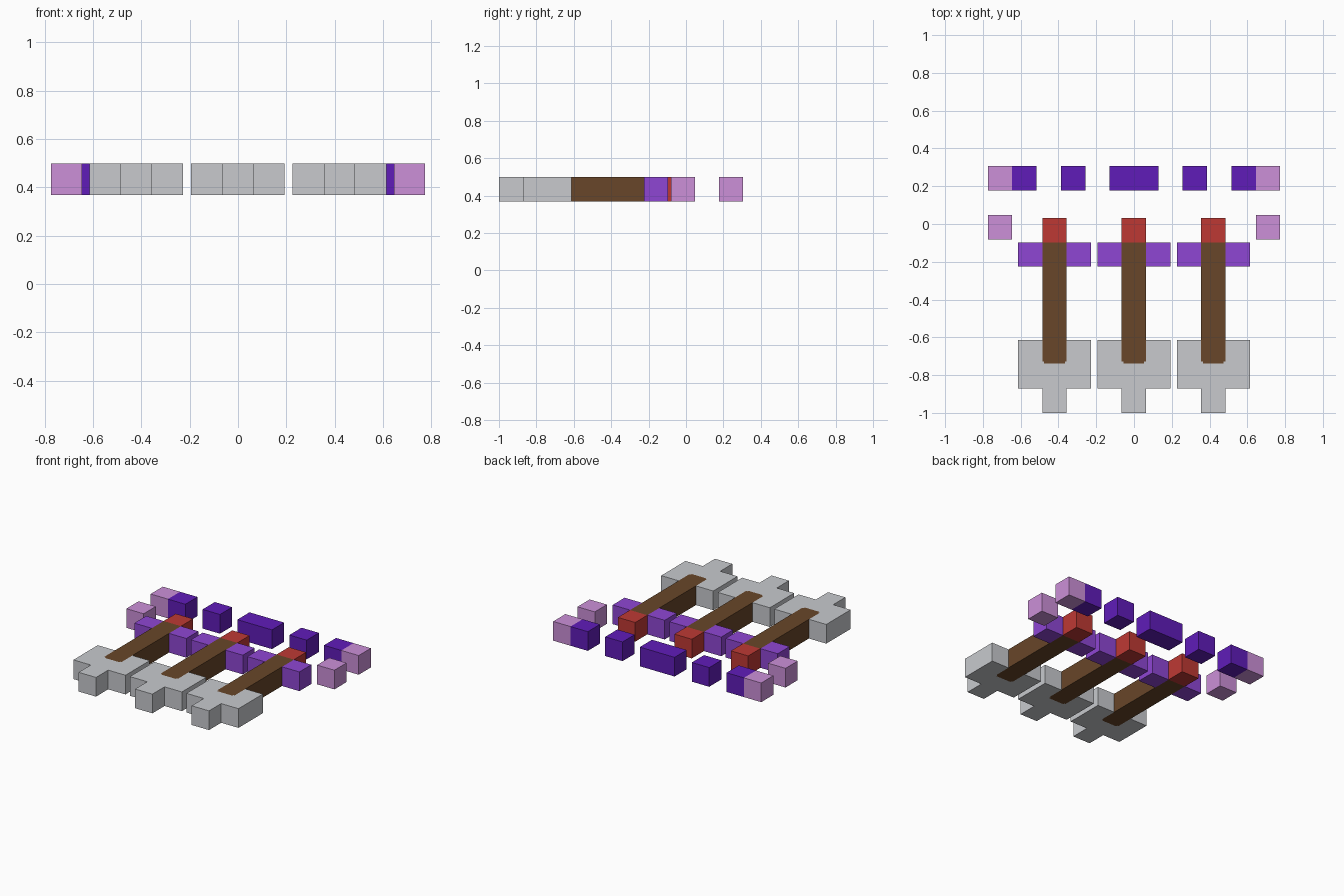
import bpy, bmesh

if "Cube" in bpy.data.objects:
    bpy.data.objects.remove(bpy.data.objects["Cube"])

U = 0.129            # block size
Z0, Z1 = 0.369, 0.498  # every part is one block tall


def material(name, rgb):
    m = bpy.data.materials.new(name)
    lin = [((c / 255 + 0.055) / 1.055) ** 2.4 for c in rgb]
    m.diffuse_color = (*lin, 1)
    m.use_nodes = True
    m.node_tree.nodes["Principled BSDF"].inputs["Base Color"].default_value = m.diffuse_color
    return m


GREY = material("stone_grey", (200, 202, 206))
BROWN = material("wood_brown", (104, 70, 41))
RED = material("red", (190, 57, 52))
VIOLET = material("violet", (143, 70, 212))
DARK = material("dark_purple", (96, 28, 185))
PINK = material("pink", (204, 144, 216))


def prism(name, outline, mat):
    """Extrude a counter-clockwise outline from Z0 to Z1."""
    bm = bmesh.new()
    face = bm.faces.new([bm.verts.new((x, y, Z0)) for x, y in outline])
    ext = bmesh.ops.extrude_face_region(bm, geom=[face], use_keep_orig=True)
    for v in ext["geom"]:
        if isinstance(v, bmesh.types.BMVert):
            v.co.z = Z1
    bmesh.ops.recalc_face_normals(bm, faces=bm.faces)
    me = bpy.data.meshes.new(name)
    bm.to_mesh(me)
    bm.free()
    me.materials.append(mat)
    ob = bpy.data.objects.new(name, me)
    bpy.context.collection.objects.link(ob)


def block(name, x0, x1, y0, y1, mat):
    prism(name, [(x0, y0), (x1, y0), (x1, y1), (x0, y1)], mat)


# Three identical tools laid side by side
H = U / 2
GUARD0, GUARD1 = -0.224, -0.097
TIP, TIP_SIDE, BEVEL = -0.738, -0.728, 0.01
for cx in (-0.421, -0.001, 0.42):
    # end of the shaft, with its small corner steps
    tip = [(-H, TIP_SIDE), (-H + BEVEL, TIP_SIDE), (-H + BEVEL, TIP),
           (H - BEVEL, TIP), (H - BEVEL, TIP_SIDE), (H, TIP_SIDE)]
    shaft = tip + [(H, GUARD1), (-H, GUARD1)]
    prism("shaft", [(cx + x, y) for x, y in shaft], BROWN)
    # cross-shaped head, slotted around the shaft
    head = [(-3 * H, -0.871), (-H, -0.871), (-H, -1), (H, -1), (H, -0.871),
            (3 * H, -0.871), (3 * H, -0.613), (H, -0.613)]
    head += tip[::-1] + [(-H, -0.613), (-3 * H, -0.613)]
    prism("head", [(cx + x, y) for x, y in head], GREY)
    block("end_cap", cx - H, cx + H, GUARD1, GUARD1 + U, RED)
    for x in (-2 * H, 2 * H):
        block("guard", cx + x - H, cx + x + H, GUARD0, GUARD1, VIOLET)

# Row of blocks behind the tools
R0, R1 = 0.177, 0.306
block("middle_block", -U, U, R0, R1, DARK)
for s in (-1, 1):
    for name, a, y0, mat in (("inner_block", 2, R0, DARK),
                             ("outer_block", 4, R0, DARK),
                             ("corner_block", 5, R0, PINK),
                             ("side_block", 5, -0.081, PINK)):
        x0, x1 = sorted((s * a * U, s * (a + 1) * U))
        block(name, x0, x1, y0, y0 + U, mat)
